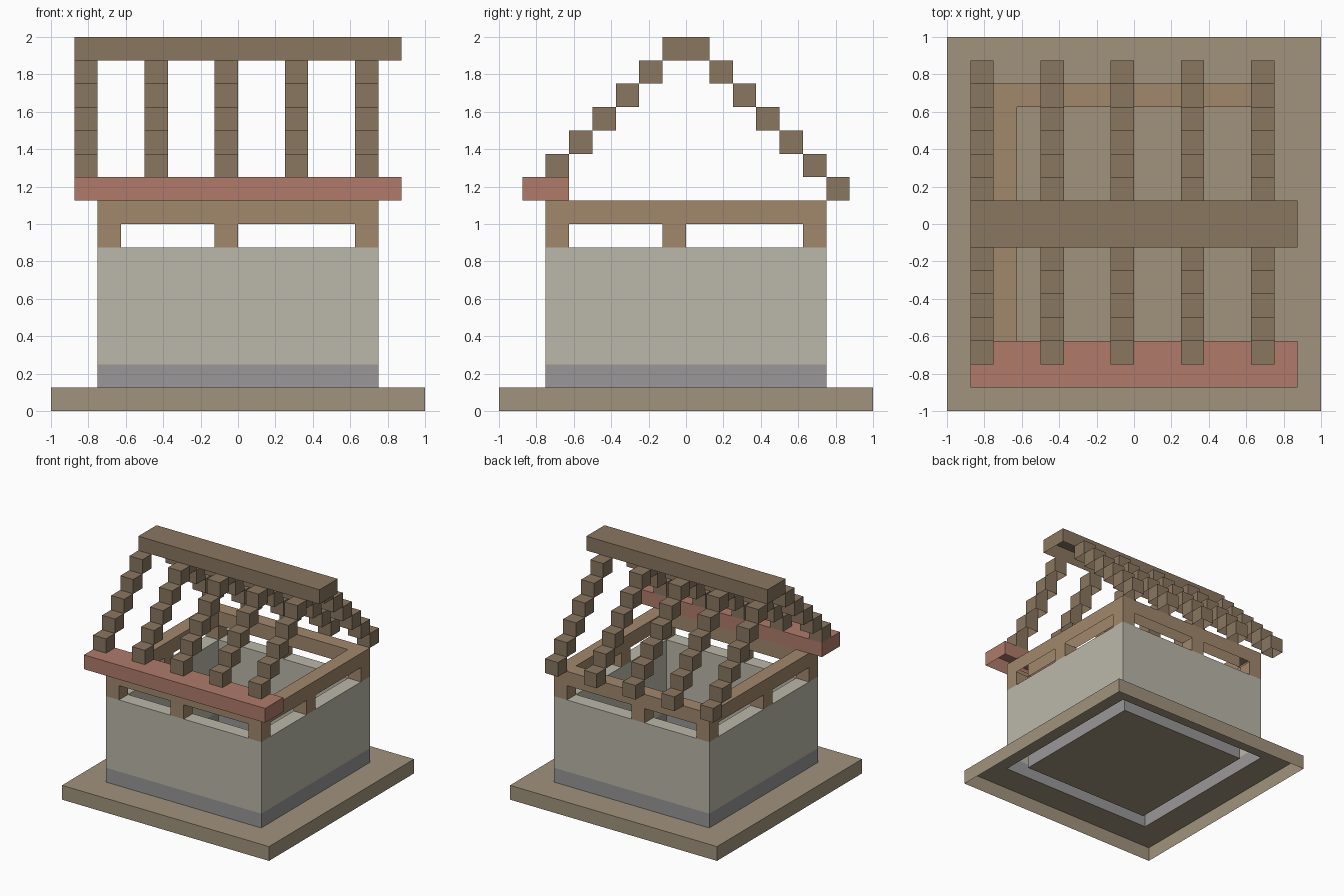
import bpy, bmesh
from mathutils import Vector

if "Cube" in bpy.data.objects:
    bpy.data.objects.remove(bpy.data.objects["Cube"])

U = 0.125  # block size; the whole model sits on a 16-block grid


def box(x0, x1, y0, y1, z0, z1):
    return {(x, y, z) for x in range(x0, x1) for y in range(y0, y1) for z in range(z0, z1)}


def ring(r, z0, z1):
    return box(-r, r, -r, r, z0, z1) - box(1 - r, r - 1, 1 - r, r - 1, z0, z1)


# Parts: name -> (colour, blocks)
parts = {}


def part(name, rgb, cells):
    parts[name] = ([(c / 255) ** 2.2 for c in rgb] + [1], cells)


EARTH, PLASTER, STONE = (160, 146, 124), (186, 182, 168), (152, 150, 150)
TIMBER, RAFTER, RED = (160, 134, 108), (136, 117, 96), (174, 122, 106)

# ground slab and walls
part("ground_slab", EARTH, box(-8, 8, -8, 8, 0, 1))
part("wall_footing", STONE, ring(6, 1, 2))
part("walls", PLASTER, ring(6, 2, 7))

# short posts at corners and mid-sides carrying the top plate
stops = (-6, -1, 5)
posts = {c for c in ring(6, 7, 8) if c[0] in stops and c[1] in stops}
part("timber_frame", TIMBER, posts | ring(6, 8, 9))

# eaves beam at the front only, ridge beam on top
part("eaves_beam", RED, box(-7, 7, -7, -5, 9, 10))
part("ridge_beam", RAFTER, box(-7, 7, -1, 1, 15, 16))

# stepped rafters: five on each slope, back ones reach one step lower
for i, x in enumerate((-7, -4, -1, 2, 5)):
    part(f"front_rafter_{i + 1}", RAFTER, {(x, -1 - k, 15 - k) for k in range(1, 6)})
    part(f"back_rafter_{i + 1}", RAFTER, {(x, k, 15 - k) for k in range(1, 7)})

filled = set().union(*(cells for _, cells in parts.values()))

# visible directions: the undersides are left open
DIRS = [Vector(d) for d in ((1, 0, 0), (-1, 0, 0), (0, 1, 0), (0, -1, 0), (0, 0, 1))]


def skin(name, colour, cells):
    bm = bmesh.new()
    for c in sorted(cells):
        for d in DIRS:
            if tuple(int(a + b) for a, b in zip(c, d)) in filled:
                continue
            s = Vector((d.y, d.z, d.x))
            t = d.cross(s)
            m = Vector(c) + Vector((.5, .5, .5)) + d / 2
            bm.faces.new([bm.verts.new((m + (a * s + b * t) / 2) * U)
                          for a, b in ((-1, -1), (1, -1), (1, 1), (-1, 1))])
    bmesh.ops.remove_doubles(bm, verts=bm.verts, dist=1e-4)
    bmesh.ops.dissolve_limit(bm, angle_limit=0.02, verts=bm.verts, edges=bm.edges)
    me = bpy.data.meshes.new(name)
    bm.to_mesh(me)
    bm.free()
    key = "colour_%02d_%02d_%02d" % tuple(int(v * 99) for v in colour[:3])
    mat = bpy.data.materials.get(key) or bpy.data.materials.new(key)
    mat.diffuse_color = colour
    mat.use_nodes = True
    mat.node_tree.nodes["Principled BSDF"].inputs["Base Color"].default_value = mat.diffuse_color
    me.materials.append(mat)
    bpy.context.collection.objects.link(bpy.data.objects.new(name, me))


for name, (colour, cells) in parts.items():
    skin(name, colour, cells)
